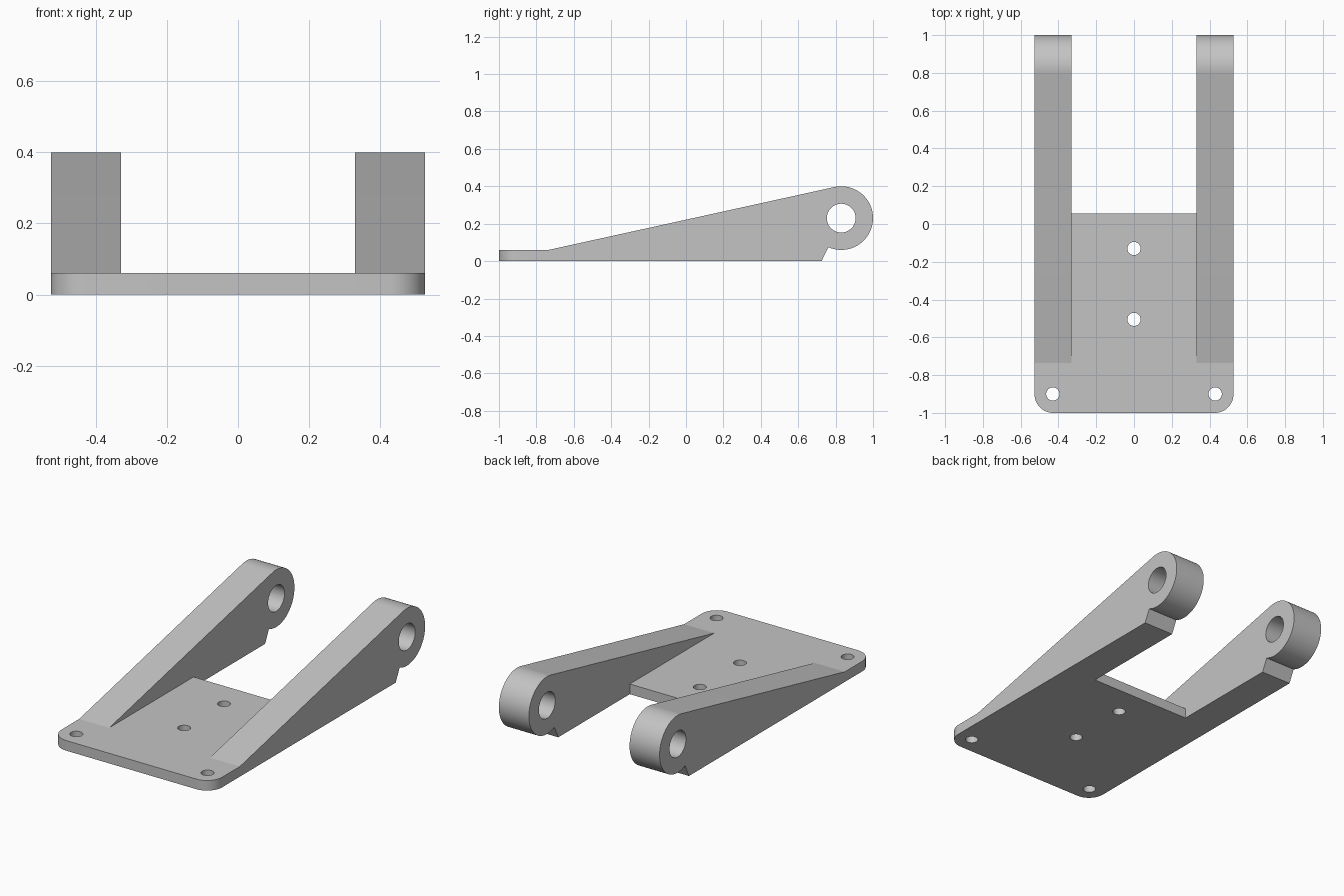
import bpy, bmesh
from math import sin, cos, pi, radians, atan2
from mathutils import Vector

if "Cube" in bpy.data.objects:
    bpy.data.objects.remove(bpy.data.objects["Cube"], do_unlink=True)

grey = bpy.data.materials.new("plain grey")
grey.use_nodes = True
colour = (0.55, 0.55, 0.55, 1)
grey.diffuse_color = colour
grey.node_tree.nodes["Principled BSDF"].inputs["Base Color"].default_value = colour

HALF, INNER = 0.527, 0.33          # outer and inner arm sides
THICK, START = 0.06, -0.735        # plate thickness, start of the ramp
EYE_Y, EYE_Z, EYE_R, BORE_R = 0.83, 0.23, 0.17, 0.077


def arc(cx, cy, r, a0, a1, n):
    return [(cx + r * cos(a0 + (a1 - a0) * i / n),
             cy + r * sin(a0 + (a1 - a0) * i / n)) for i in range(n + 1)]


def prism(name, points, offset):
    """Extrude a closed loop of 3D points by the offset."""
    bm = bmesh.new()
    face = bm.faces.new([bm.verts.new(p) for p in points])
    new = bmesh.ops.extrude_face_region(bm, geom=[face])["geom"]
    bmesh.ops.translate(bm, vec=Vector(offset),
                        verts=[v for v in new if isinstance(v, bmesh.types.BMVert)])
    bmesh.ops.recalc_face_normals(bm, faces=bm.faces)
    mesh = bpy.data.meshes.new(name)
    bm.to_mesh(mesh)
    bm.free()
    mesh.materials.append(grey)
    obj = bpy.data.objects.new(name, mesh)
    bpy.context.collection.objects.link(obj)
    return obj


def cut(target, points, offset):
    """Drill a hole through the target."""
    tool = prism(target.name + "_cutter", points, offset)
    tool.hide_render = True
    mod = target.modifiers.new("hole", 'BOOLEAN')
    mod.operation, mod.solver, mod.object = 'DIFFERENCE', 'EXACT', tool
    bpy.context.view_layer.objects.active = target
    bpy.ops.object.modifier_apply(modifier=mod.name)
    bpy.data.objects.remove(tool, do_unlink=True)


def smooth(obj):
    bpy.ops.object.select_all(action='DESELECT')
    obj.select_set(True)
    bpy.context.view_layer.objects.active = obj
    bpy.ops.object.shade_smooth_by_angle(angle=radians(25))


# Base plate: rounded front corners, narrow tongue between the arms
right_half = arc(HALF - 0.1, -0.9, 0.1, -pi / 2, 0, 12)
right_half += [(HALF, START), (INNER, START), (INNER, 0.055)]
outline = right_half + [(-x, y) for x, y in reversed(right_half)]
plate = prism("base_plate", [(x, y, 0) for x, y in outline], (0, 0, THICK))

# Screw holes
for hx, hy in [(-0.43, -0.9), (0.43, -0.9), (0, -0.13), (0, -0.505)]:
    ring = arc(hx, hy, 0.035, 0, 2 * pi, 32)[:-1]
    cut(plate, [(x, y, -0.1) for x, y in ring], (0, 0, 0.3))
smooth(plate)

# Side arms: sloping top running tangent into a round eye, notch below it
slope = atan2(0.336, 1.528)
profile = [(START, 0), (0.725, 0)]
profile += arc(EYE_Y, EYE_Z, EYE_R, radians(-114), pi / 2 + slope, 56)
profile += [(START, THICK)]
bore = arc(EYE_Y, EYE_Z, BORE_R, 0, 2 * pi, 48)[:-1]
for name, x0 in [("left_arm", INNER), ("right_arm", -HALF)]:
    arm = prism(name, [(x0, y, z) for y, z in profile], (HALF - INNER, 0, 0))
    cut(arm, [(x0 - 0.1, y, z) for y, z in bore], (0.5, 0, 0))
    smooth(arm)
